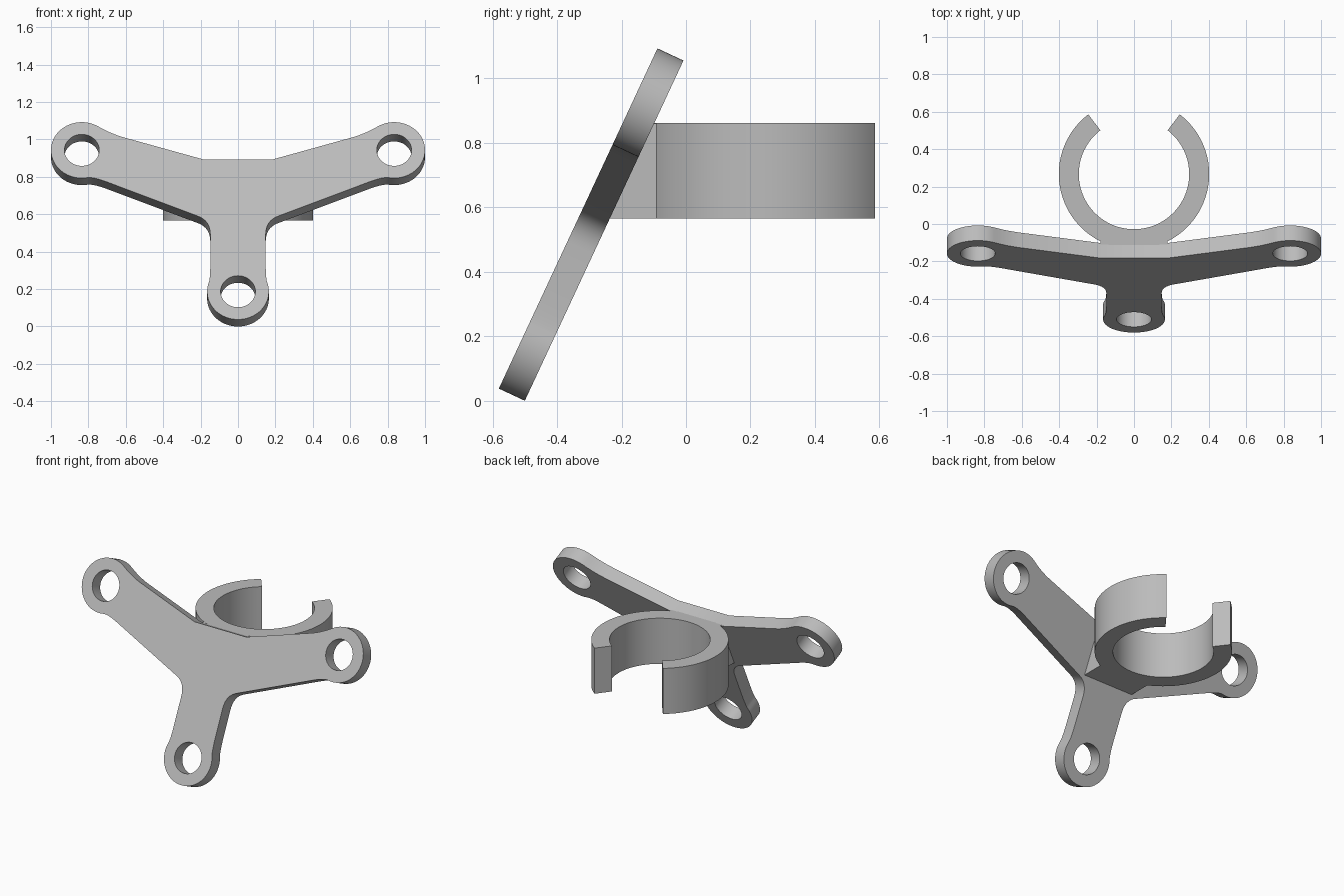
import bpy, bmesh, math
from mathutils import Matrix, Vector

if "Cube" in bpy.data.objects:
    bpy.data.objects.remove(bpy.data.objects["Cube"], do_unlink=True)

grey = bpy.data.materials.new("light grey")
grey.use_nodes = True
grey.diffuse_color = (0.5, 0.5, 0.5, 1)
grey.node_tree.nodes["Principled BSDF"].inputs["Base Color"].default_value = (0.5, 0.5, 0.5, 1)


def arc(cx, cy, r, start, end, steps):
    angles = [math.radians(start + (end - start) * i / steps) for i in range(steps + 1)]
    return [(cx + r * math.cos(a), cy + r * math.sin(a)) for a in angles]


def fillet(a, corner, b, steps=8):
    a, corner, b = Vector(a), Vector(corner), Vector(b)
    ts = [i / steps for i in range(steps + 1)]
    return [tuple(a * (1 - t) ** 2 + corner * 2 * t * (1 - t) + b * t * t) for t in ts]


def extruded(name, loops, depth, matrix):
    """Fill an outline (first loop) with holes (other loops) and extrude it along z."""
    bm = bmesh.new()
    edges = []
    for loop in loops:
        verts = [bm.verts.new((x, y, 0)) for x, y in loop]
        edges += [bm.edges.new((v, verts[i - 1])) for i, v in enumerate(verts)]
    bmesh.ops.triangle_fill(bm, edges=edges, use_beauty=True)
    out = bmesh.ops.extrude_face_region(bm, geom=bm.faces[:], use_keep_orig=True)
    moved = [g for g in out["geom"] if isinstance(g, bmesh.types.BMVert)]
    bmesh.ops.translate(bm, verts=moved, vec=(0, 0, depth))
    bmesh.ops.recalc_face_normals(bm, faces=bm.faces[:])
    bm.transform(matrix)
    mesh = bpy.data.meshes.new(name)
    bm.to_mesh(mesh)
    bm.free()
    mesh.materials.append(grey)
    obj = bpy.data.objects.new(name, mesh)
    bpy.context.collection.objects.link(obj)
    bpy.ops.object.select_all(action="DESELECT")
    obj.select_set(True)
    bpy.context.view_layer.objects.active = obj
    bpy.ops.object.shade_smooth_by_angle(angle=math.radians(30))
    return obj


# Three-armed plate: half outline from bottom boss round to the top edge, then mirrored
foot, hand, boss_r, hole_r = (0, 0.164), (0.835, 0.998), 0.165, 0.093
foot_arc = arc(*foot, boss_r, -90, 20, 20)
hand_arc = arc(*hand, boss_r, -100, 122, 40)
half = foot_arc[:-1]
half += fillet(foot_arc[-1], (0.148, 0.25), (0.148, 0.33))
half += fillet((0.148, 0.50), (0.148, 0.582), (0.215, 0.609))
half += fillet((0.70, 0.81), (0.775, 0.841), hand_arc[0])
half += hand_arc[1:-1]
half += fillet(hand_arc[-1], (0.68, 1.095), (0.61, 1.073))
half.append((0.185, 0.943))
outline = half + [(-x, y) for x, y in reversed(half[1:])]
holes = [arc(x, y, hole_r, 0, 352.5, 47) for x, y in (foot, hand, (-hand[0], hand[1]))]
tilt = Matrix.Translation((0, -0.58, 0.038)) @ Matrix.Rotation(math.radians(65), 4, "X")
extruded("tilted_plate", [outline] + holes, -0.089, tilt)

# Open clip ring, with its gap at the back
ring = arc(0, 0.267, 0.402, 127.5, 412.5, 72) + arc(0, 0.267, 0.295, 412.5, 127.5, 72)
extruded("clip_ring", [ring], 0.295, Matrix.Translation((0, 0, 0.565)))

# Wedge joining the ring to the sloping plate
wedge = [(-0.26, 0.565), (-0.07, 0.565), (-0.07, 0.859), (-0.12, 0.859)]
side = Matrix(((0, 0, 1, -0.18), (1, 0, 0, 0), (0, 1, 0, 0), (0, 0, 0, 1)))
extruded("ring_mount", [wedge], 0.36, side)
